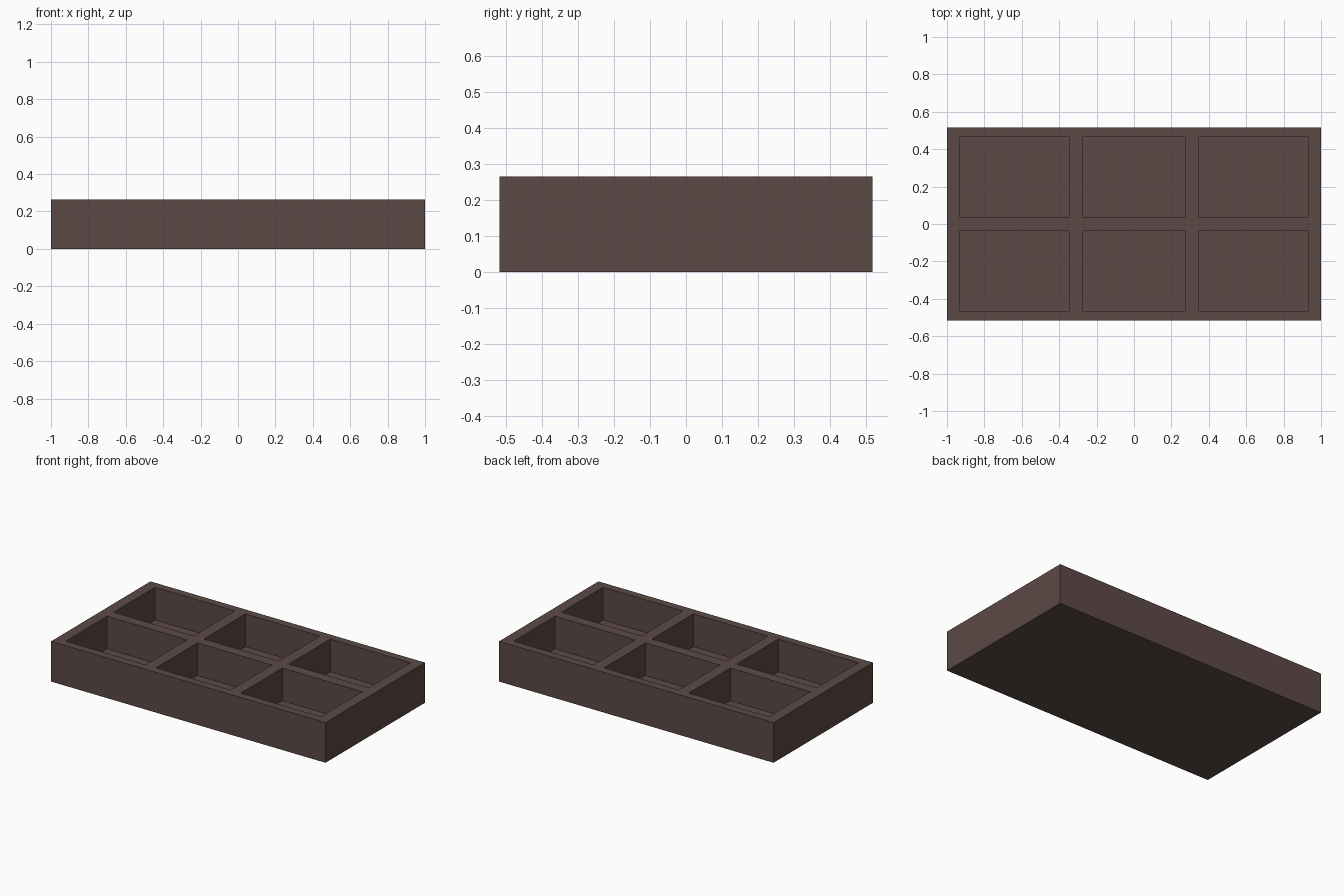
import bpy, bmesh
from mathutils import Matrix, Vector

if "Cube" in bpy.data.objects:
    bpy.data.objects.remove(bpy.data.objects["Cube"])


def add_box(bm, x0, x1, y0, y1, z0, z1):
    size = Vector((x1 - x0, y1 - y0, z1 - z0))
    centre = Vector((x0 + x1, y0 + y1, z0 + z1)) / 2
    bmesh.ops.create_cube(bm, size=1, matrix=Matrix.Translation(centre) @ Matrix.Diagonal(size.to_4d()))


def make_object(name, boxes):
    bm = bmesh.new()
    for box in boxes:
        add_box(bm, *box)
    mesh = bpy.data.meshes.new(name)
    bm.to_mesh(mesh)
    bm.free()
    obj = bpy.data.objects.new(name, mesh)
    bpy.context.collection.objects.link(obj)
    return obj


HEIGHT, FLOOR = 0.265, 0.05
COLUMNS = [(-0.93, -0.347), (-0.272, 0.272), (0.347, 0.93)]
ROWS = [(-0.465, -0.034), (0.034, 0.465)]

# Solid tray block
tray = make_object("compartment_tray", [(-1, 1, -0.517, 0.517, 0, HEIGHT)])

# Six pockets sunk into the top
pockets = make_object("pocket_cutters",
                      [(*c, *r, FLOOR, HEIGHT + 0.1) for c in COLUMNS for r in ROWS])
pockets.hide_render = True
cut = tray.modifiers.new("pockets", 'BOOLEAN')
cut.operation = 'DIFFERENCE'
cut.solver = 'EXACT'
cut.object = pockets
bpy.context.view_layer.objects.active = tray
bpy.ops.object.modifier_apply(modifier=cut.name)
bpy.data.objects.remove(pockets)

# Dark brown finish
brown = bpy.data.materials.new("dark_brown")
brown.diffuse_color = (0.107, 0.068, 0.061, 1)
brown.use_nodes = True
brown.node_tree.nodes["Principled BSDF"].inputs["Base Color"].default_value = brown.diffuse_color
tray.data.materials.clear()
tray.data.materials.append(brown)
